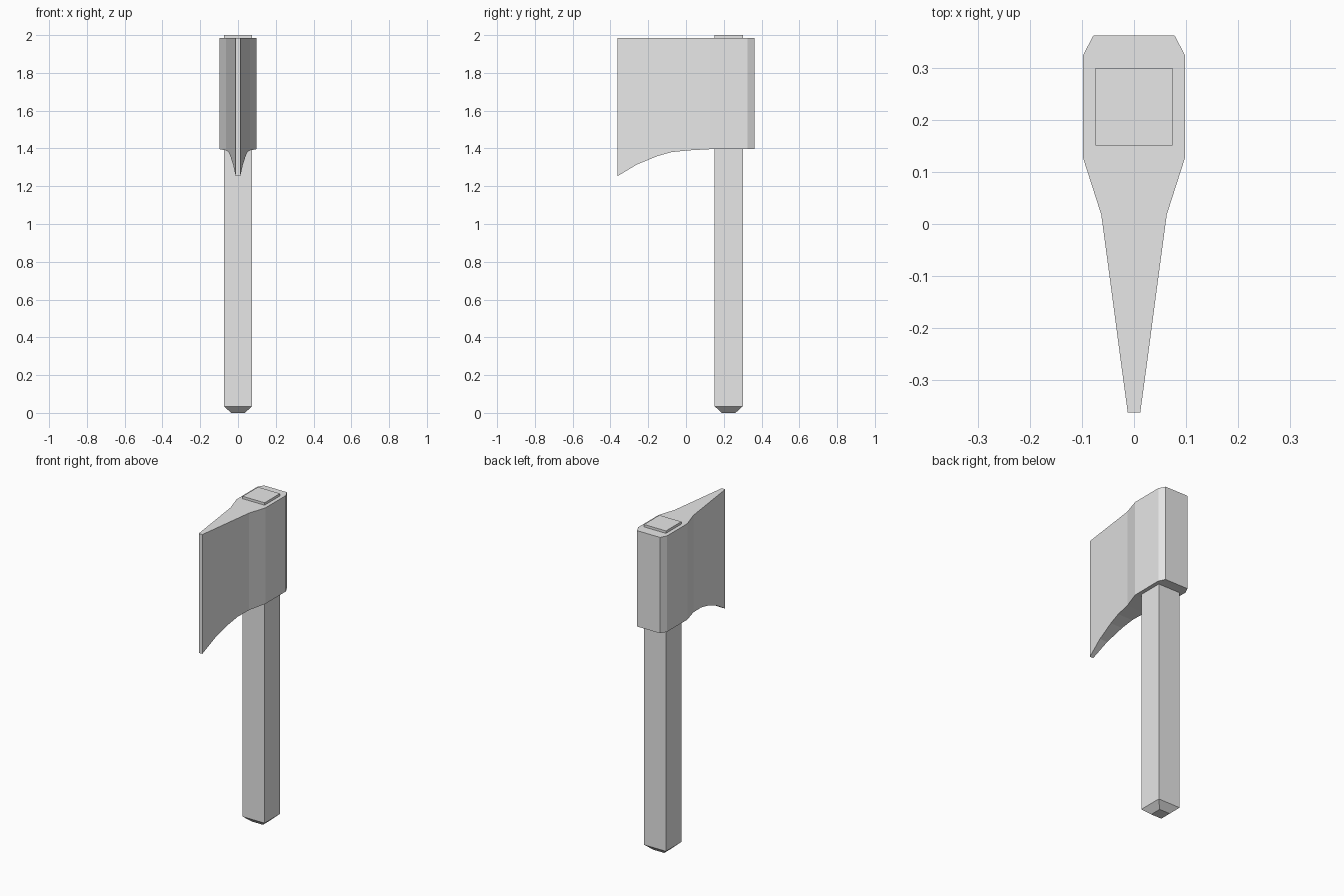
import bpy, bmesh

if "Cube" in bpy.data.objects:
    bpy.data.objects.remove(bpy.data.objects["Cube"])

grey = bpy.data.materials.new("plain_grey")
grey.diffuse_color = (0.8, 0.8, 0.8, 1)
grey.use_nodes = True
grey.node_tree.nodes["Principled BSDF"].inputs["Base Color"].default_value = grey.diffuse_color


def loft(name, rings):
    """Skin equal-length rings of points and cap both ends."""
    bm = bmesh.new()
    rows = [[bm.verts.new(p) for p in ring] for ring in rings]
    for a, b in zip(rows, rows[1:]):
        for i in range(len(a)):
            j = (i + 1) % len(a)
            bm.faces.new((a[i], a[j], b[j], b[i]))
    bm.faces.new(rows[0])
    bm.faces.new(rows[-1])
    bmesh.ops.recalc_face_normals(bm, faces=bm.faces)
    mesh = bpy.data.meshes.new(name)
    bm.to_mesh(mesh)
    bm.free()
    mesh.materials.append(grey)
    obj = bpy.data.objects.new(name, mesh)
    bpy.context.collection.objects.link(obj)
    return obj


# Axe head: half width and curved lower edge for each station along y
TOP = 1.985
stations = [  # y, half width, bottom z
    (-0.363, 0.012, 1.253), (-0.26, 0.026, 1.315), (-0.15, 0.0405, 1.36),
    (-0.075, 0.0505, 1.381), (0.018, 0.063, 1.39), (0.127, 0.098, 1.396),
    (0.325, 0.098, 1.397), (0.363, 0.078, 1.397)]
loft("axe_head", [[(-w, y, b), (w, y, b), (w, y, TOP), (-w, y, TOP)]
                  for y, w, b in stations])

# Square handle with a chamfered foot, poking out through the head
CY = 0.226
loft("handle", [[(sx * h, CY + sy * h, z)
                 for sx, sy in ((-1, -1), (1, -1), (1, 1), (-1, 1))]
                for z, h in ((0, 0.036), (0.035, 0.0745), (2.0, 0.0745))])
